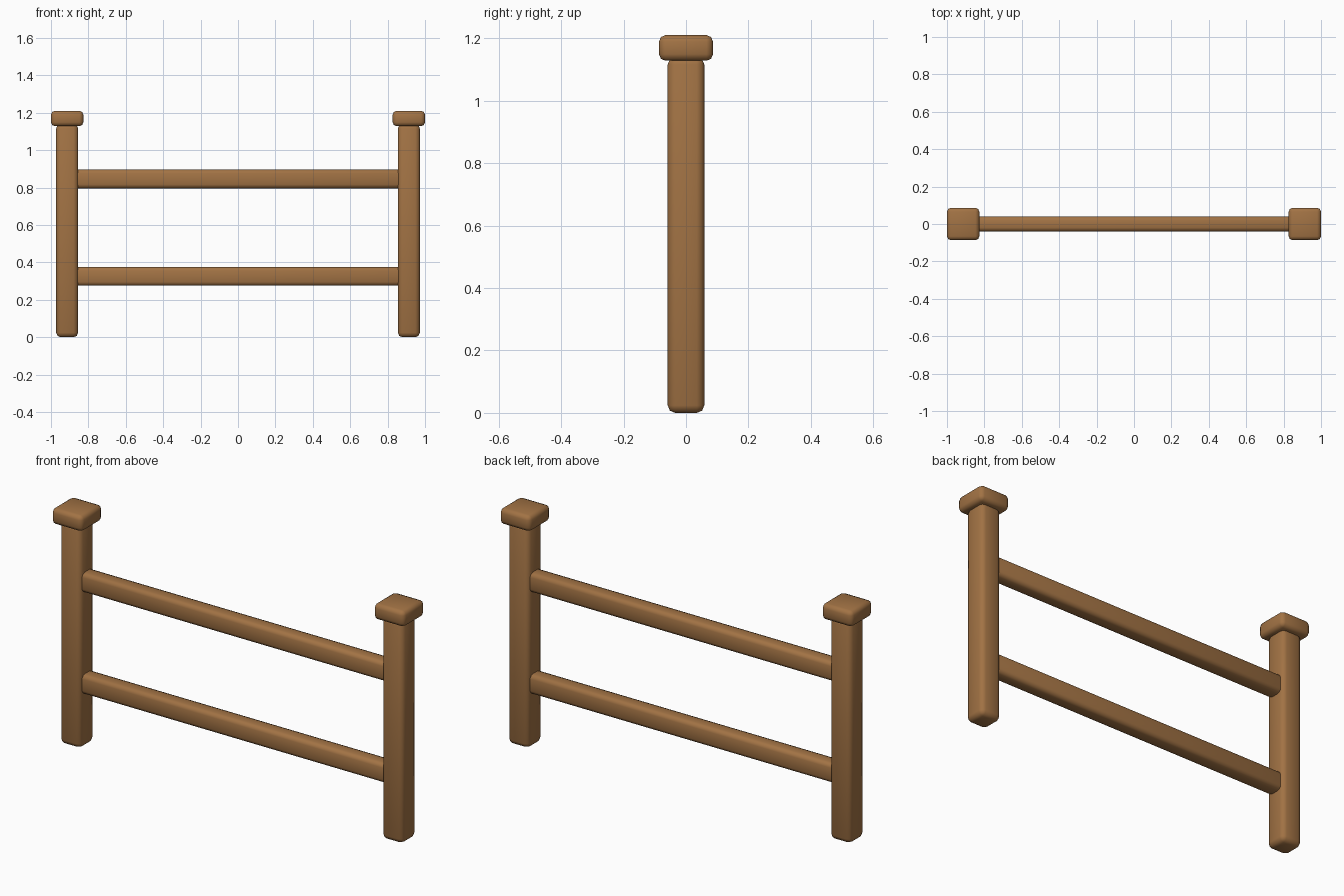
import bpy

if "Cube" in bpy.data.objects:
    bpy.data.objects.remove(bpy.data.objects["Cube"])

wood = bpy.data.materials.new("warm brown wood")
wood.diffuse_color = (0.36, 0.17, 0.058, 1)
wood.use_nodes = True
wood.node_tree.nodes["Principled BSDF"].inputs["Base Color"].default_value = wood.diffuse_color


def beam(name, size, loc, bevel):
    """Softly bevelled wooden block."""
    bpy.ops.mesh.primitive_cube_add(size=1, location=loc)
    ob = bpy.context.object
    ob.name = name
    ob.scale = size
    bpy.ops.object.transform_apply(location=False, rotation=False, scale=True)
    mod = ob.modifiers.new("soft edges", "BEVEL")
    mod.width = bevel
    mod.segments = 2
    mod.limit_method = 'NONE'
    bpy.ops.object.modifier_apply(modifier=mod.name)
    bpy.ops.object.shade_smooth()
    ob.data.materials.append(wood)
    return ob


# Posts with caps, mirrored left and right
for side, sx in (("left", -1), ("right", 1)):
    x = sx * 0.9135
    beam(side + "_post", (0.117, 0.117, 1.14), (x, 0, 0.57), 0.024)
    beam(side + "_post_cap", (0.173, 0.173, 0.082), (x, 0, 1.169), 0.021)

# Horizontal rails
for name, z in (("lower_rail", 0.325), ("upper_rail", 0.846)):
    beam(name, (1.77, 0.08, 0.1), (0, 0, z), 0.02)
